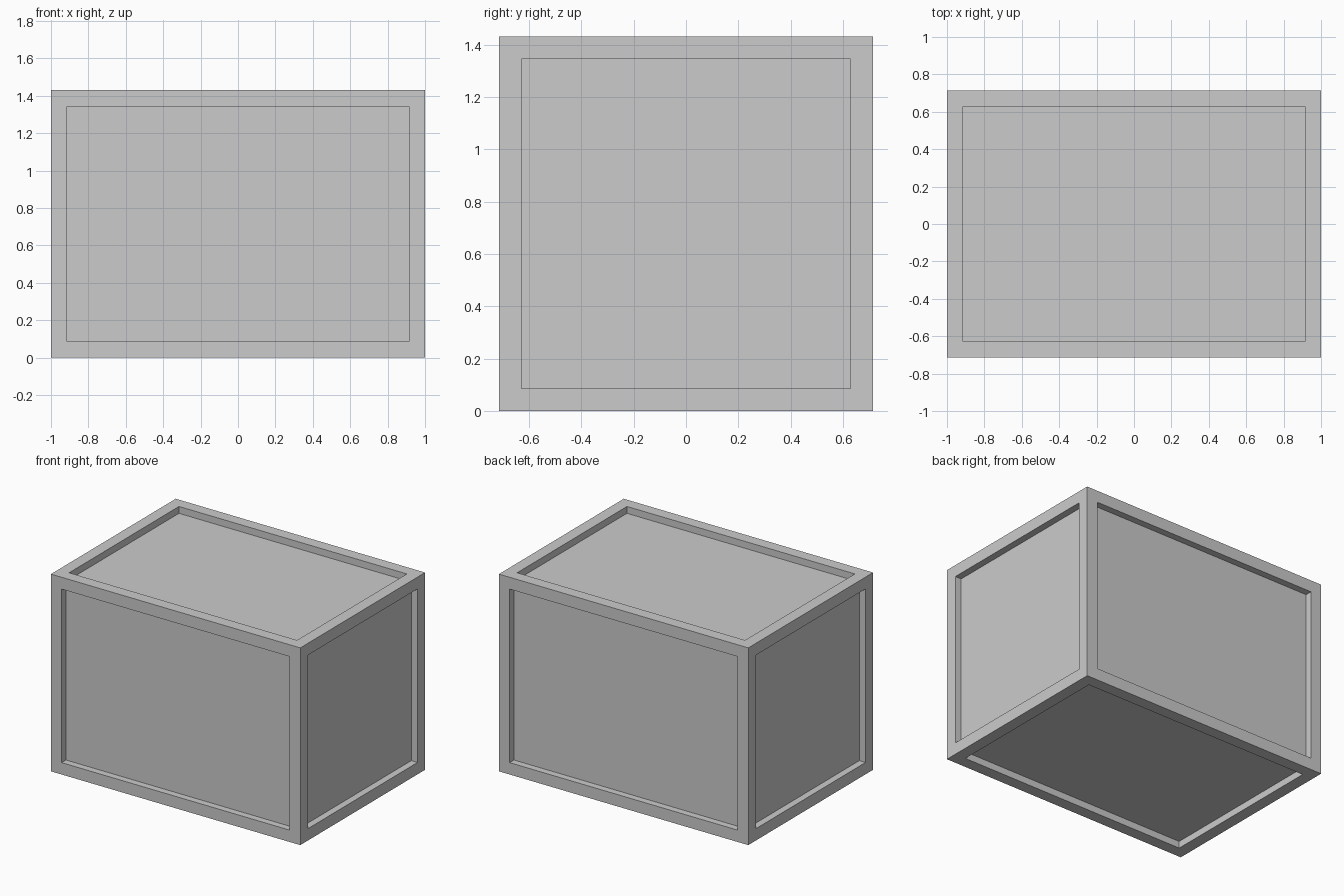
import bpy
import bmesh
from mathutils import Vector

SIZE = Vector((2.0, 1.43, 1.43))
BORDER = 0.086   # frame width around each panel
RECESS = 0.05    # how far each panel is sunk

cube = bpy.data.objects.get("Cube")
if cube:
    bpy.data.objects.remove(cube, do_unlink=True)


def make_material(name, rgb):
    mat = bpy.data.materials.new(name)
    mat.use_nodes = True
    colour = (*rgb, 1.0)
    mat.diffuse_color = colour
    mat.node_tree.nodes["Principled BSDF"].inputs["Base Color"].default_value = colour
    return mat


grey = make_material("plain grey", (0.6, 0.6, 0.6))

# Solid block standing on the ground
bm = bmesh.new()
bmesh.ops.create_cube(bm, size=1.0)
bmesh.ops.scale(bm, vec=SIZE, verts=bm.verts)
bmesh.ops.translate(bm, vec=(0, 0, SIZE.z / 2), verts=bm.verts)

# Inset every side, then sink the panel straight in to leave a raised frame
sides = bm.faces[:]
bmesh.ops.inset_individual(bm, faces=sides, thickness=BORDER, use_even_offset=True)
bm.normal_update()
for panel in sides:
    inward = -panel.normal * RECESS
    extruded = bmesh.ops.extrude_discrete_faces(bm, faces=[panel])["faces"]
    bmesh.ops.translate(bm, vec=inward, verts=extruded[0].verts)

bmesh.ops.recalc_face_normals(bm, faces=bm.faces)
mesh = bpy.data.meshes.new("framed_crate")
bm.to_mesh(mesh)
bm.free()
mesh.materials.append(grey)
crate = bpy.data.objects.new("framed_crate", mesh)
bpy.context.collection.objects.link(crate)
